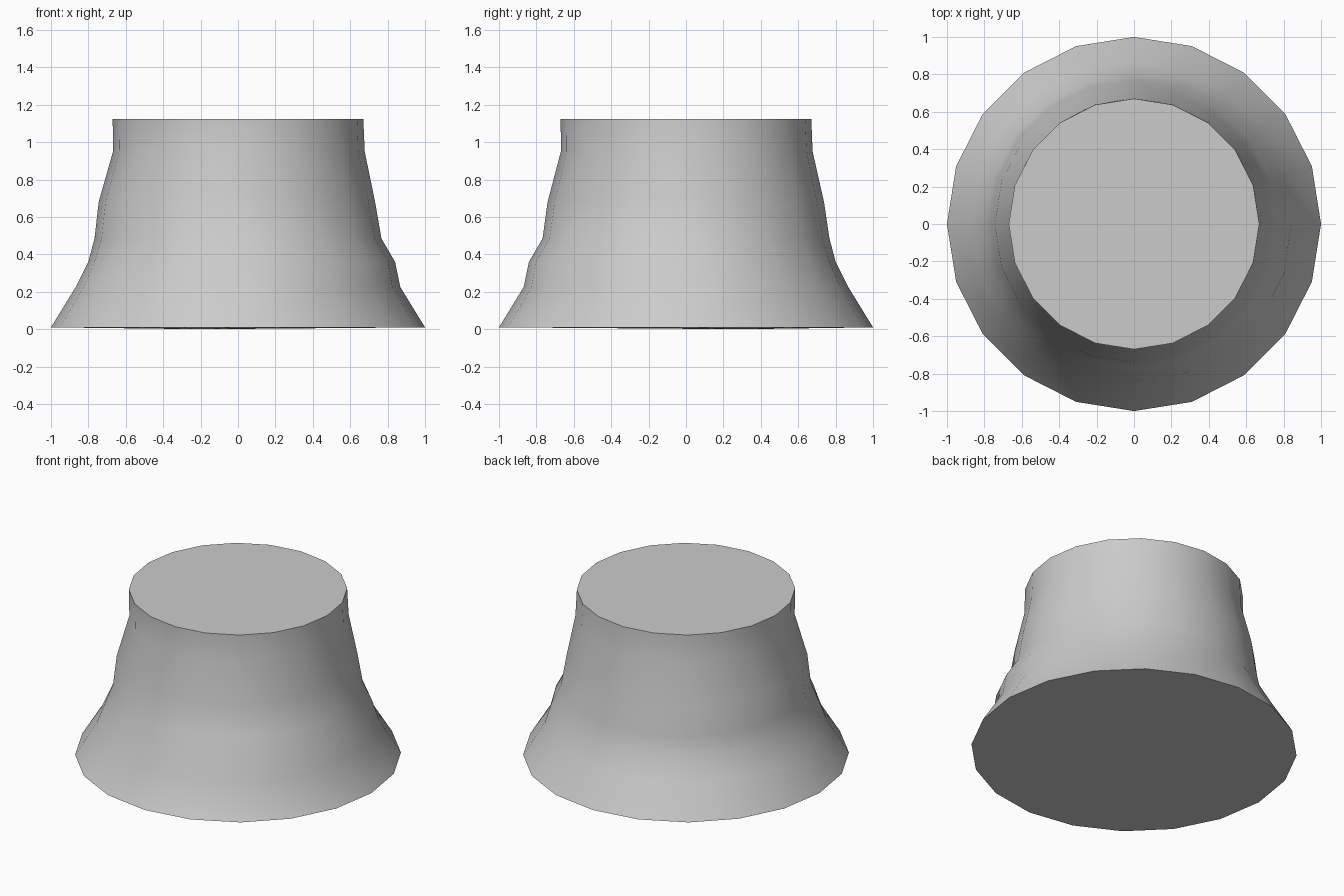
import bpy, bmesh, math

if "Cube" in bpy.data.objects:
    bpy.data.objects.remove(bpy.data.objects["Cube"])

SIDES = 20
# height, mean radius, swell amount, swell direction in degrees
RINGS = [
    (0.01, 1.00, 0.0, 0),
    (0.225, 0.868, 0.0, 0),
    (0.36, 0.82, 0.028, -45),
    (0.485, 0.767, 0.0, 0),
    (0.68, 0.739, -0.006, 10),
    (0.95, 0.673, 0.006, 40),
    (1.125, 0.67, 0.0, 0),
]

# Flared, slightly uneven body
bm = bmesh.new()
rings = []
for z, radius, swell, direction in RINGS:
    ring = []
    for i in range(SIDES):
        a = 2 * math.pi * i / SIDES
        r = radius + swell * math.cos(a - math.radians(direction))
        ring.append(bm.verts.new((r * math.cos(a), r * math.sin(a), z)))
    rings.append(ring)
for low, high in zip(rings, rings[1:]):
    for i in range(SIDES):
        j = (i + 1) % SIDES
        bm.faces.new((low[i], low[j], high[j], high[i]))

# Flat top and very slightly bulged underside
bm.faces.new(rings[-1])
foot = bm.verts.new((-0.2, 0.3, 0))
for i in range(SIDES):
    bm.faces.new((rings[0][(i + 1) % SIDES], rings[0][i], foot))

bmesh.ops.recalc_face_normals(bm, faces=bm.faces)
mesh = bpy.data.meshes.new("flared_stump")
bm.to_mesh(mesh)
bm.free()
body = bpy.data.objects.new("flared_stump", mesh)
bpy.context.collection.objects.link(body)
bpy.context.view_layer.objects.active = body
body.select_set(True)
bpy.ops.object.shade_smooth_by_angle(angle=math.radians(40))
